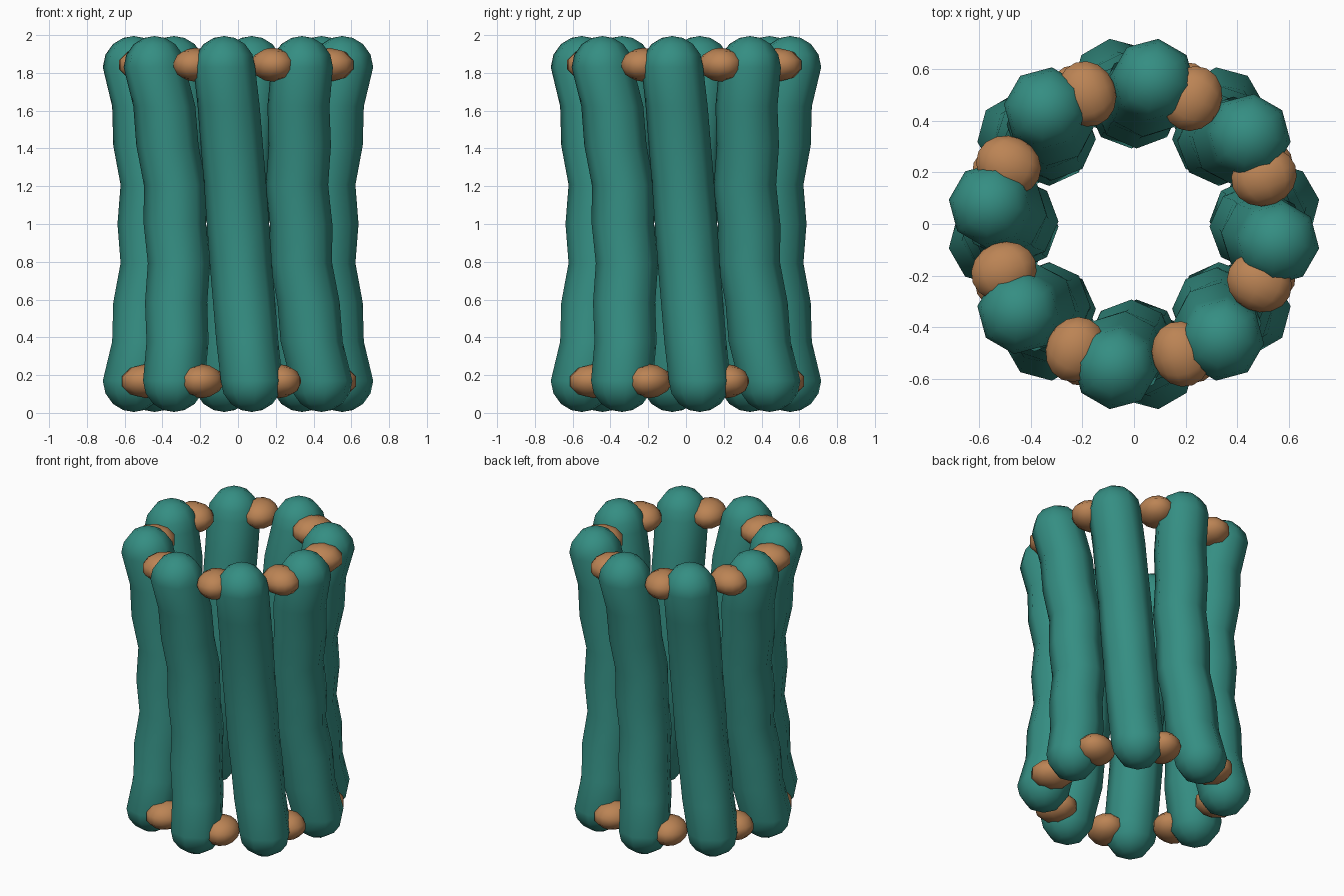
import bpy, bmesh, math
from mathutils import Vector, Matrix

if "Cube" in bpy.data.objects:
    bpy.data.objects.remove(bpy.data.objects["Cube"])

COUNT = 8          # staves round the barrel
SIDES = 8          # sides of each stave
TUBE = 0.165       # stave radius
LOW, HIGH = 0.17, 1.83


def material(name, rgb):
    m = bpy.data.materials.new(name)
    m.diffuse_color = (*rgb, 1)
    m.use_nodes = True
    m.node_tree.nodes["Principled BSDF"].inputs["Base Color"].default_value = m.diffuse_color
    return m


teal = material("teal", (0.035, 0.27, 0.225))
bronze = material("bronze", (0.50, 0.23, 0.09))


def finish(bm, name, mat):
    bmesh.ops.recalc_face_normals(bm, faces=bm.faces)
    for f in bm.faces:
        f.smooth = True
    me = bpy.data.meshes.new(name)
    bm.to_mesh(me)
    bm.free()
    me.materials.append(mat)
    ob = bpy.data.objects.new(name, me)
    bpy.context.collection.objects.link(ob)
    return ob


def stave_point(a, z, ripple):
    # leaning, waisted centre line with a slight in-and-out pleat
    t = (z - 1) / 0.83
    r = 0.462 + 0.095 * t * t + ripple
    ang = a - math.radians(7.5) * t
    return Vector((r * math.cos(ang), r * math.sin(ang), z)), ang


def stave(i):
    a = math.tau * i / COUNT
    rings = []                                   # (centre, angle, radius)
    caps = [math.radians(d) for d in (70, 48, 24)]
    c, ang = stave_point(a, LOW, 0)
    for e in caps:
        rings.append((c - Vector((0, 0, TUBE * math.sin(e))), ang, TUBE * math.cos(e)))
    steps = 9
    for k in range(steps):
        z = LOW + (HIGH - LOW) * k / (steps - 1)
        ripple = 0 if k in (0, steps - 1) else 0.011 * (-1) ** k
        p, an = stave_point(a, z, ripple)
        rings.append((p, an, TUBE))
    d, ang2 = stave_point(a, HIGH, 0)
    for e in reversed(caps):
        rings.append((d + Vector((0, 0, TUBE * math.sin(e))), ang2, TUBE * math.cos(e)))

    bm = bmesh.new()
    loops = []
    for p, an, r in rings:
        loops.append([bm.verts.new(p + Vector((r * math.cos(an + math.tau * s / SIDES),
                                               r * math.sin(an + math.tau * s / SIDES), 0)))
                      for s in range(SIDES)])
    for l0, l1 in zip(loops, loops[1:]):
        for s in range(SIDES):
            n = (s + 1) % SIDES
            bm.faces.new((l0[s], l0[n], l1[n], l1[s]))
    # rounded ends close on a single point
    for loop, tip in ((loops[0], c - Vector((0, 0, TUBE))), (loops[-1], d + Vector((0, 0, TUBE)))):
        v = bm.verts.new(tip)
        for s in range(SIDES):
            bm.faces.new((loop[s], loop[(s + 1) % SIDES], v))
    finish(bm, f"stave_{i + 1}", teal)


def connector(name, degrees, z):
    # squat bead bridging neighbouring staves: radial, tangential, vertical half sizes
    bm = bmesh.new()
    bmesh.ops.create_uvsphere(bm, u_segments=10, v_segments=8, radius=1)
    ang = math.radians(degrees)
    bm.transform(Matrix.Rotation(ang, 4, 'Z')
                 @ Matrix.Translation((0.535, 0, z))
                 @ Matrix.Diagonal((0.135, 0.113, 0.09, 1))
                 @ Matrix.Rotation(math.radians(90), 4, 'X'))
    finish(bm, name, bronze)


for i in range(COUNT):
    stave(i)
    connector(f"top_connector_{i + 1}", 20 + 45 * i, 1.843)
    connector(f"bottom_connector_{i + 1}", -21 + 45 * i, 0.168)
